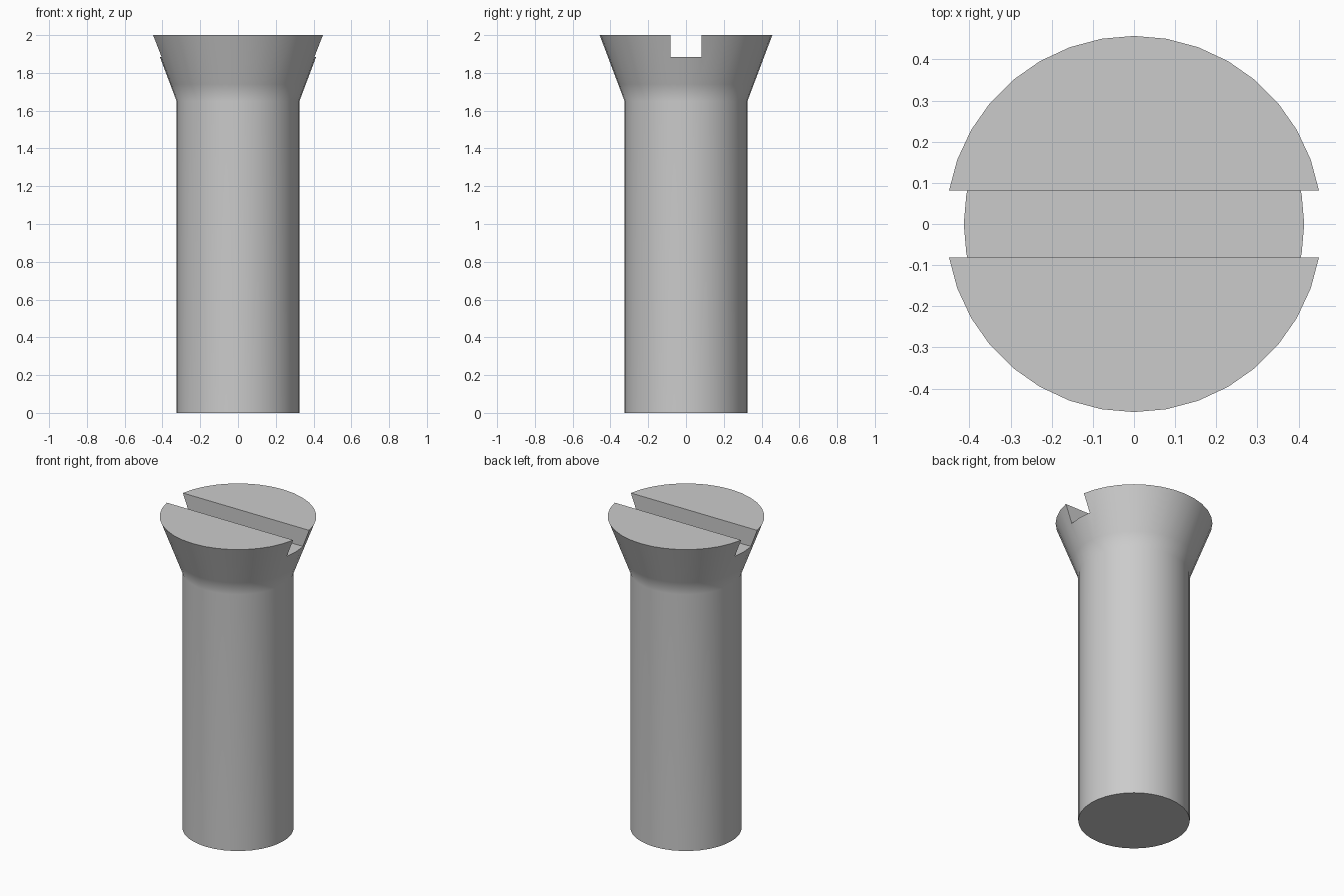
import bpy
import bmesh
from math import cos, sin, tau

SIDES = 36
default = bpy.data.objects.get("Cube")
if default:
    bpy.data.objects.remove(default)

# Plain grey metal
metal = bpy.data.materials.new("grey_metal")
metal.use_nodes = True
grey = (0.6, 0.6, 0.6, 1)
metal.diffuse_color = grey
metal.node_tree.nodes["Principled BSDF"].inputs["Base Color"].default_value = grey


def add_object(name, bm):
    bmesh.ops.recalc_face_normals(bm, faces=bm.faces)
    mesh = bpy.data.meshes.new(name)
    bm.to_mesh(mesh)
    bm.free()
    obj = bpy.data.objects.new(name, mesh)
    bpy.context.collection.objects.link(obj)
    return obj


# Shaft and flared head, turned from one profile of (radius, height)
profile = [(0.325, 0), (0.325, 1.65), (0.359, 1.74), (0.457, 2)]
bm = bmesh.new()
rings = [[bm.verts.new((r * cos(tau * i / SIDES), r * sin(tau * i / SIDES), z))
          for i in range(SIDES)] for r, z in profile]
for low, high in zip(rings, rings[1:]):
    for i in range(SIDES):
        j = (i + 1) % SIDES
        bm.faces.new((low[i], low[j], high[j], high[i]))
bm.faces.new(rings[0])
bm.faces.new(rings[-1])
screw = add_object("screw_body", bm)
screw.data.materials.append(metal)

# Straight driver slot across the head
bm = bmesh.new()
bmesh.ops.create_cube(bm, size=1)
bmesh.ops.scale(bm, vec=(1.2, 0.163, 0.4), verts=bm.verts)
bmesh.ops.translate(bm, vec=(0, 0, 2.085), verts=bm.verts)
cutter = add_object("slot_cutter", bm)
cutter.data.materials.append(metal)
cutter.hide_render = True

bpy.ops.object.select_all(action="DESELECT")
screw.select_set(True)
bpy.context.view_layer.objects.active = screw
slot = screw.modifiers.new("driver_slot", "BOOLEAN")
slot.operation = "DIFFERENCE"
slot.solver = "EXACT"
slot.object = cutter
bpy.ops.object.modifier_apply(modifier=slot.name)
bpy.data.objects.remove(cutter)

# Smooth round surfaces, crisp rim and slot edges
bpy.ops.object.shade_smooth_by_angle(angle=0.6)
weighted = screw.modifiers.new("even_shading", "WEIGHTED_NORMAL")
weighted.keep_sharp = True
